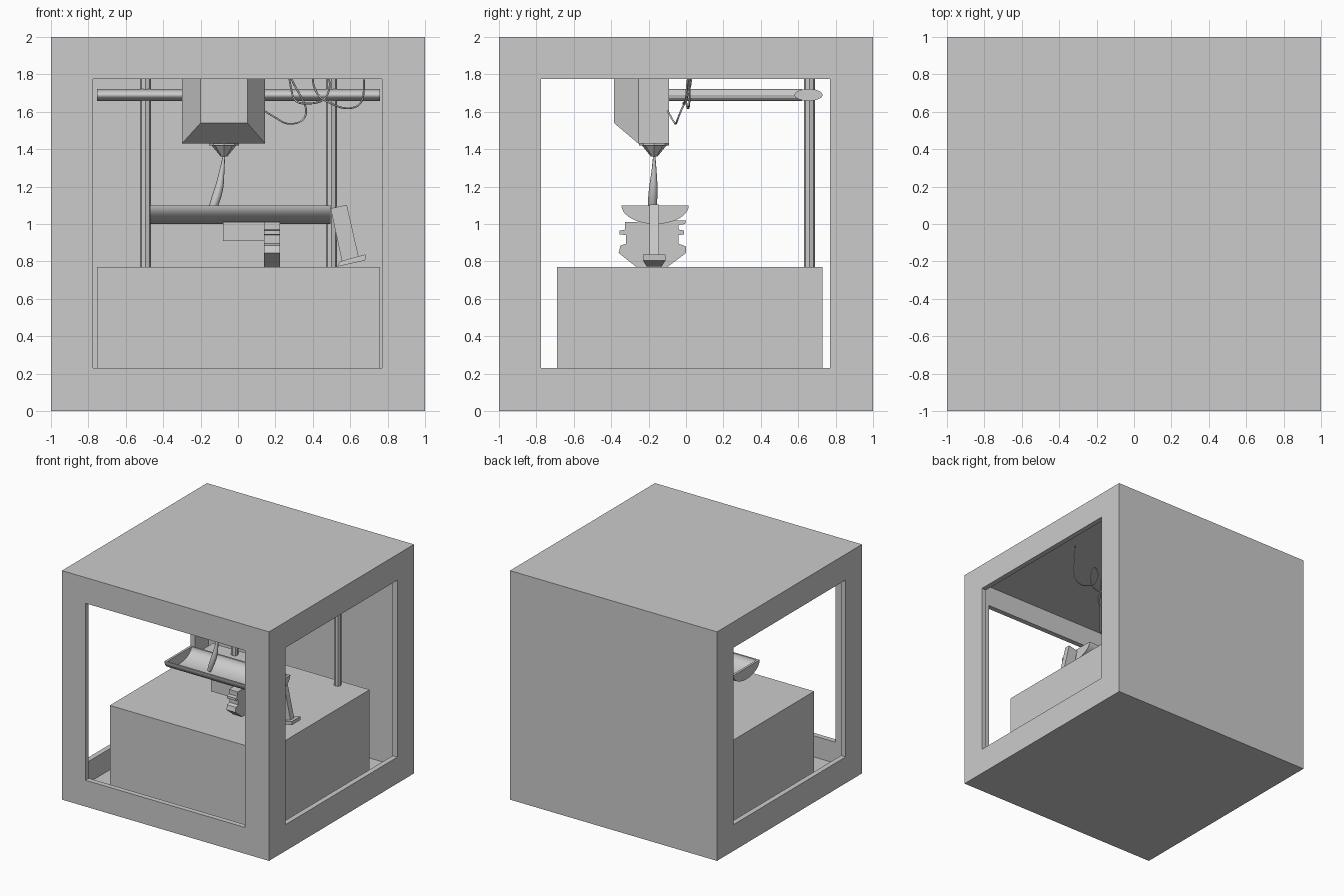
import bpy, bmesh, math
from mathutils import Vector

if "Cube" in bpy.data.objects:
    bpy.data.objects.remove(bpy.data.objects["Cube"])


def finish(bm, name, smooth=False):
    bmesh.ops.recalc_face_normals(bm, faces=bm.faces[:])
    me = bpy.data.meshes.new(name)
    bm.to_mesh(me)
    bm.free()
    ob = bpy.data.objects.new(name, me)
    bpy.context.collection.objects.link(ob)
    if smooth:
        select(ob)
        bpy.ops.object.shade_smooth_by_angle(angle=math.radians(35))
    return ob


def select(ob):
    bpy.ops.object.select_all(action='DESELECT')
    ob.select_set(True)
    bpy.context.view_layer.objects.active = ob


def box(name, x, y, z):
    bm = bmesh.new()
    bmesh.ops.create_cube(bm, size=1)
    for v in bm.verts:
        v.co = [a[0] + (c + 0.5) * (a[1] - a[0]) for a, c in zip((x, y, z), v.co)]
    return finish(bm, name)


def prism_x(name, pts, x0, x1, smooth=False):
    """Extrude a (y, z) outline along x."""
    bm = bmesh.new()
    f = bm.faces.new([bm.verts.new((x0, y, z)) for y, z in pts])
    new = bmesh.ops.extrude_face_region(bm, geom=[f])['geom']
    bmesh.ops.translate(bm, vec=(x1 - x0, 0, 0),
                        verts=[v for v in new if isinstance(v, bmesh.types.BMVert)])
    return finish(bm, name, smooth)


def hull(name, pts):
    bm = bmesh.new()
    for p in pts:
        bm.verts.new(p)
    bmesh.ops.convex_hull(bm, input=bm.verts[:])
    bmesh.ops.dissolve_limit(bm, angle_limit=0.02, verts=bm.verts[:], edges=bm.edges[:])
    return finish(bm, name)


def rod(name, a, b, r1, r2, sides, smooth=False):
    """Cylinder or cone between two points."""
    a, b = Vector(a), Vector(b)
    bm = bmesh.new()
    bmesh.ops.create_cone(bm, cap_ends=True, segments=sides, radius1=r1, radius2=r2,
                          depth=(b - a).length)
    bm.transform((b - a).to_track_quat('Z', 'Y').to_matrix().to_4x4())
    bmesh.ops.translate(bm, vec=(a + b) / 2, verts=bm.verts[:])
    return finish(bm, name, smooth)


def cut(ob, cutter):
    m = ob.modifiers.new("cut", 'BOOLEAN')
    m.operation, m.solver, m.object = 'DIFFERENCE', 'EXACT', cutter
    select(ob)
    bpy.ops.object.modifier_apply(modifier=m.name)
    bpy.data.objects.remove(cutter)


def tube(name, pts, radius, radii=None, res=2, kind='NURBS'):
    cu = bpy.data.curves.new(name, 'CURVE')
    cu.dimensions = '3D'
    cu.bevel_depth, cu.bevel_resolution, cu.use_fill_caps = radius, res, True
    sp = cu.splines.new(kind)
    sp.points.add(len(pts) - 1)
    for i, p in enumerate(pts):
        sp.points[i].co = (*p, 1)
        sp.points[i].radius = radii[i] if radii else 1
    if kind == 'NURBS':
        sp.order_u, sp.use_endpoint_u, sp.resolution_u = 3, True, 5
    ob = bpy.data.objects.new(name, cu)
    bpy.context.collection.objects.link(ob)


# Hollow housing, solid back, open front and sides
W, IN = (-0.775, 0.77), (-0.955, 0.955)
housing = box("housing", (-1, 1), (-1, 1), (0, 2))
cut(housing, box("cavity", IN, IN, (0.045, 1.955)))
cut(housing, box("side_windows", (-1.2, 1.2), W, (0.23, 1.775)))
cut(housing, box("front_window", W, (-1.2, 0), (0.23, 1.775)))

# Base block and upright rods
box("base", (-0.755, 0.76), (-0.69, 0.73), (0.045, 0.77))
for side, x in (("left", -0.495), ("right", 0.5)):
    rod(f"{side}_upright", (x, 0.66, 0.765), (x, 0.66, 1.96), 0.03, 0.03, 8)

# Gantry rail and head arm
oval = [(0.655 + 0.075 * math.cos(a), 1.69 + 0.032 * math.sin(a))
        for a in (i * math.tau / 24 for i in range(24))]
prism_x("cross_rail", oval, -0.755, 0.76, True)
rod("head_arm", (-0.075, -0.1, 1.69), (-0.075, 0.62, 1.69), 0.032, 0.032, 12)

# Print head with chamfered front
head = [(x, y, z) for x in (-0.3, 0.145) for y in (-0.255, -0.09) for z in (1.43, 1.95)]
head += [(x, -0.385, z) for x in (-0.2, 0.05) for z in (1.54, 1.84)]
hull("print_head", head)

# Nozzle
cx, cy = -0.075, -0.17
rod("nozzle_collar", (cx, cy, 1.42), (cx, cy, 1.44), 0.08, 0.08, 8)
rod("nozzle_cone", (cx, cy, 1.36), (cx, cy, 1.425), 0.017, 0.07, 8)

# Extruded strand drooping into the tray
tube("strand", [(cx, cy, 1.365), (-0.085, cy, 1.29), (-0.1, -0.175, 1.19),
                (-0.13, -0.18, 1.10), (-0.15, -0.18, 1.04)],
     0.025, [0.25, 0.5, 0.95, 1, 0.7])


# Half-round tray with a scooped inside
def half_oval(ry, rz, extra):
    pts = [(-0.165 + ry * math.cos(a), 1.10 + rz * math.sin(a))
           for a in (math.pi + i * math.pi / 20 for i in range(21))]
    if extra:
        pts += [(-0.165 + ry, 1.15), (-0.165 - ry, 1.15)]
    return pts


tray = prism_x("tray", half_oval(0.18, 0.1, False), -0.47, 0.495)
cut(tray, prism_x("scoop", half_oval(0.165, 0.085, True), -0.45, 0.475))
select(tray)
bpy.ops.object.shade_smooth_by_angle(angle=math.radians(35))

# Notched bracket and motor block under the tray
prism_x("bracket", [(0, 1.02), (-0.005, 1.0), (-0.04, 0.995), (-0.04, 0.97), (-0.01, 0.965),
                    (-0.01, 0.945), (-0.04, 0.94), (-0.04, 0.895), (0, 0.88), (0, 0.845),
                    (-0.1, 0.77), (-0.265, 0.77), (-0.36, 0.845), (-0.35, 0.885),
                    (-0.32, 0.895), (-0.32, 0.94), (-0.355, 0.945), (-0.355, 0.965),
                    (-0.325, 0.97), (-0.325, 1.01)], 0.14, 0.225)
box("motor_block", (-0.08, 0.145), (-0.26, -0.08), (0.91, 1.01))

# Tilted support leg and foot
y0, y1 = -0.195, -0.145
hull("support_leg", [(x, y, z) for x, z in ((0.495, 1.083), (0.582, 1.103), (0.645, 0.825), (0.556, 0.80))
                     for y in (y0, y1)])
hull("support_foot", [(x, -0.17 + s * w, z) for s in (-1, 1) for x, z, w in
                      ((0.53, 0.772, 0.04), (0.545, 0.80, 0.04), (0.682, 0.838, 0.06), (0.68, 0.805, 0.06))])

# Looping cable from head to ceiling
tube("cable", [(0.13, -0.1, 1.61), (0.2, -0.08, 1.57), (0.26, -0.055, 1.53), (0.345, -0.05, 1.545),
               (0.37, -0.03, 1.6), (0.35, 0, 1.66), (0.29, 0.01, 1.76), (0.265, 0.02, 1.84),
               (0.28, 0.02, 1.74), (0.30, 0, 1.65), (0.38, -0.02, 1.64), (0.47, 0, 1.66),
               (0.50, 0.03, 1.76), (0.45, 0.03, 1.84), (0.39, 0.01, 1.79), (0.42, 0, 1.69),
               (0.48, 0, 1.65), (0.58, 0.01, 1.61), (0.67, 0.02, 1.64), (0.675, 0.02, 1.78),
               (0.665, 0.03, 1.96)], 0.005, None, 1)
